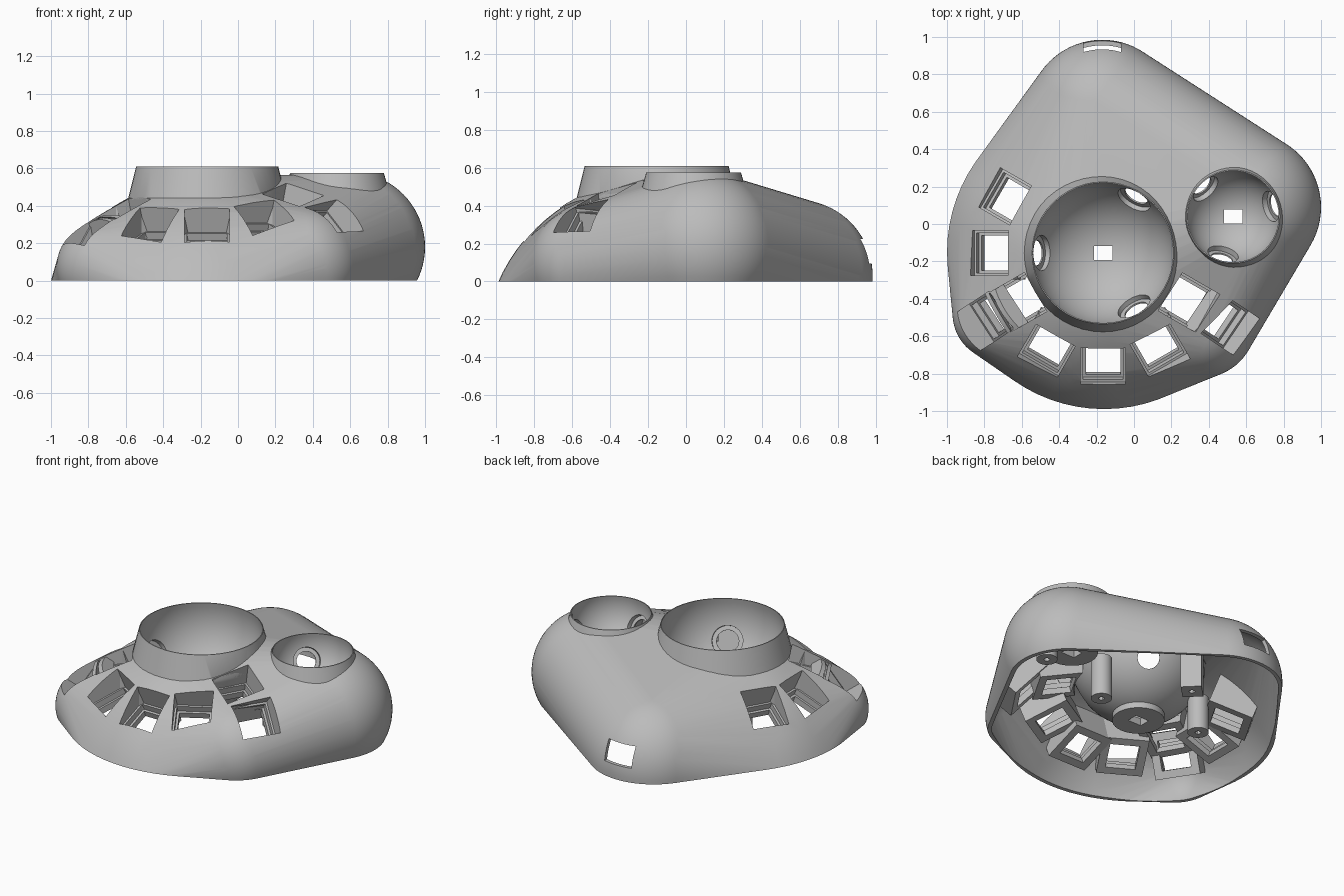
import bpy, bmesh, math
from math import sin, cos, radians
from mathutils import Vector, Matrix
from mathutils.bvhtree import BVHTree

if "Cube" in bpy.data.objects:
    bpy.data.objects.remove(bpy.data.objects["Cube"])

grey = bpy.data.materials.new("plain grey")
grey.use_nodes = True
grey.diffuse_color = (0.5, 0.5, 0.5, 1)
grey.node_tree.nodes["Principled BSDF"].inputs["Base Color"].default_value = (0.5, 0.5, 0.5, 1)


def make(name, bm):
    bmesh.ops.recalc_face_normals(bm, faces=bm.faces)
    mesh = bpy.data.meshes.new(name)
    bm.to_mesh(mesh)
    bm.free()
    obj = bpy.data.objects.new(name, mesh)
    bpy.context.collection.objects.link(obj)
    mesh.materials.append(grey)
    return obj


def box(name, size, matrix):
    bm = bmesh.new()
    bmesh.ops.create_cube(bm, size=1, matrix=matrix @ Matrix.Diagonal((*size, 1)))
    return make(name, bm)


def cylinder(name, radius, low, high, matrix, sides=32):
    bm = bmesh.new()
    place = matrix @ Matrix.Translation((0, 0, (low + high) / 2))
    bmesh.ops.create_cone(bm, cap_ends=True, segments=sides, radius1=radius,
                          radius2=radius, depth=high - low, matrix=place)
    return make(name, bm)


def boolean(obj, tool, operation="DIFFERENCE"):
    mod = obj.modifiers.new("cut", "BOOLEAN")
    mod.operation, mod.solver, mod.object = operation, "EXACT", tool
    bpy.context.view_layer.objects.active = obj
    bpy.ops.object.modifier_apply(modifier=mod.name)


# Body volume: hull around five balls, trimmed flat at the base
balls = [(-0.16, -0.15, -0.37, 0.918), (0.6, 0.09, 0.18, 0.4), (-0.17, 0.585, 0.03, 0.4),
         (0.35, -0.52, 0.09, 0.305), (-0.72, -0.48, 0.07, 0.25)]


def hull(name, inset, base):
    bm = bmesh.new()
    for x, y, z, r in balls:
        ball = bmesh.new()
        bmesh.ops.create_uvsphere(ball, u_segments=72, v_segments=40, radius=r - inset,
                                  matrix=Matrix.Translation((x, y, z)))
        bmesh.ops.bisect_plane(ball, geom=ball.verts[:] + ball.edges[:] + ball.faces[:],
                               plane_co=(0, 0, base), plane_no=(0, 0, -1), clear_outer=True)
        for v in ball.verts:
            bm.verts.new(v.co)
        ball.free()
    found = bmesh.ops.convex_hull(bm, input=bm.verts[:])
    spare = {g for g in found["geom_interior"] + found["geom_unused"]
             if isinstance(g, bmesh.types.BMVert)}
    bmesh.ops.delete(bm, geom=list(spare), context="VERTS")
    return make(name, bm)


body = hull("body_shell", 0, 0)
surface = BVHTree.FromPolygons([v.co.copy() for v in body.data.vertices],
                               [p.vertices[:] for p in body.data.polygons])
inner = hull("inner_cutter", 0.024, -0.05)
trim = hull("trim_helper", 0.008, 0.01)
tools, parts = [inner, trim], [body]
boolean(body, inner)


# Ball cups: lathed collar and bowl, with three bearing seats and a sensor slot
def make_cup(name, x, y, rim, top_r, flare_r, flare_z, ball_r, ball_z, first_angle, bore):
    spot = Matrix.Translation((x, y, 0))
    wall = ball_r + 0.03
    start = math.acos((flare_z - ball_z) / wall)
    end = math.acos((rim - ball_z) / ball_r)
    profile = [(top_r, rim), (flare_r, flare_z)]
    steps = 20
    for i in range(steps + 1):
        a = start + (math.pi - start) * i / steps
        profile.append((wall * sin(a), ball_z + wall * cos(a)))
    for i in range(steps + 1):
        a = math.pi + (end - math.pi) * i / steps
        profile.append((ball_r * sin(a), ball_z + ball_r * cos(a)))
    bm = bmesh.new()
    verts = [bm.verts.new((x + r, y, z)) for r, z in profile]
    edges = [bm.edges.new((verts[i - 1], verts[i])) for i in range(len(verts))]
    bmesh.ops.spin(bm, geom=verts + edges, cent=(x, y, 0), axis=(0, 0, 1),
                   angle=math.tau, steps=48, use_merge=True)
    bmesh.ops.remove_doubles(bm, verts=bm.verts[:], dist=0.0005)
    bmesh.ops.dissolve_degenerate(bm, edges=bm.edges[:], dist=0.0001)
    cup = make(name, bm)
    # Opening in the body
    opening = cylinder("opening_cutter", ball_r + 0.005, 0.1, 1, spot, 48)
    boolean(body, opening)
    # Sensor slot and its mounting plate
    floor = ball_z - wall
    plate = cylinder(name + "_sensor_plate", 0.16, floor - 0.015, floor + 0.025, spot)
    slot = box("slot_cutter", (0.1, 0.075, 0.2), spot @ Matrix.Translation((0, 0, floor)))
    for part in (cup, plate):
        boolean(part, slot)
    tools.extend((opening, slot))
    # Bearing seats
    for i in range(3):
        aim = (Matrix.Translation((x, y, ball_z))
               @ Matrix.Rotation(radians(first_angle + 120 * i), 4, "Z")
               @ Matrix.Rotation(radians(118), 4, "Y"))
        seat = cylinder("seat_cutter", bore * 1.4, ball_r * 0.6, ball_r + 0.015, aim)
        hole = cylinder("bore_cutter", bore, ball_r * 0.6, ball_r + 0.2, aim)
        boolean(cup, seat)
        boolean(cup, hole)
        tools.extend((seat, hole))
    parts.extend((cup, plate))
    return cup


big_cup = make_cup("big_cup", -0.165, -0.155, 0.61, 0.38, 0.425, 0.43, 0.385, 0.52, 60, 0.068)
make_cup("small_cup", 0.53, 0.04, 0.575, 0.25, 0.28, 0.47, 0.25, 0.52, 15, 0.06)
cavity = cylinder("cavity_cutter", 0.395, 0.3, 1, Matrix.Translation((-0.165, -0.155, 0)), 48)
tools.append(cavity)

# Key sockets fanned round the big cup: angle, distance, facing, tilt
keys = [(a, 0.61, a, 20) for a in (150, 180, 240, 270, 300)]
keys += [(a, 0.53, a, 12) for a in (210, 330)]
keys += [(210, 0.768, 213, 57), (330, 0.81, 326, 47)]
for angle, dist, facing, tilt in keys:
    x = -0.165 + dist * cos(radians(angle))
    y = -0.155 + dist * sin(radians(angle))
    hit = surface.ray_cast(Vector((x, y, 2)), Vector((0, 0, -1)))[0]
    frame = (Matrix.Translation(hit) @ Matrix.Rotation(radians(facing), 4, "Z")
             @ Matrix.Rotation(radians(tilt), 4, "Y"))
    pocket = box("pocket_cutter", (0.24, 0.24, 0.32), frame @ Matrix.Translation((0, 0, 0.06)))
    ledge = box("ledge_cutter", (0.215, 0.215, 0.1), frame @ Matrix.Translation((0, 0, -0.09)))
    through = box("through_cutter", (0.185, 0.185, 0.5), frame @ Matrix.Translation((0, 0, -0.1)))
    socket = box("key_socket", (0.285, 0.285, 0.4), frame @ Matrix.Translation((0, 0, 0.02)))
    boolean(socket, trim, "INTERSECT")
    for cutter in (pocket, ledge, through, cavity):
        boolean(socket, cutter)
    boolean(body, pocket)
    if dist < 0.55:
        boolean(big_cup, pocket)
    tools.extend((pocket, ledge, through))
    parts.append(socket)

# Cable window at the back
window = box("window_cutter", (0.2, 0.4, 0.13), Matrix.Translation((-0.17, 0.95, 0.16)))
boolean(body, window)
tools.append(window)

# Screw posts under the shell and cups: position, height, radius, sides
for x, y, top, radius, sides in ((-0.46, 0.06, 0.26, 0.065, 24), (0.26, 0, 0.3, 0.065, 24),
                                 (0.82, 0.15, 0.8, 0.065, 24), (-0.11, 0.42, 0.8, 0.09, 4)):
    spot = Matrix.Translation((x, y, 0))
    post = cylinder("screw_post", radius, 0.02, top, spot, sides)
    screw = cylinder("screw_cutter", 0.018, -0.1, 0.15, spot, 12)
    boolean(post, trim, "INTERSECT")
    boolean(post, screw)
    tools.append(screw)
    parts.append(post)

# Remove helpers and shade smoothly with sharp edges kept
for tool in tools:
    bpy.data.objects.remove(tool)
for part in parts:
    bpy.ops.object.select_all(action="DESELECT")
    part.select_set(True)
    bpy.context.view_layer.objects.active = part
    bpy.ops.object.shade_smooth_by_angle(angle=radians(30))
